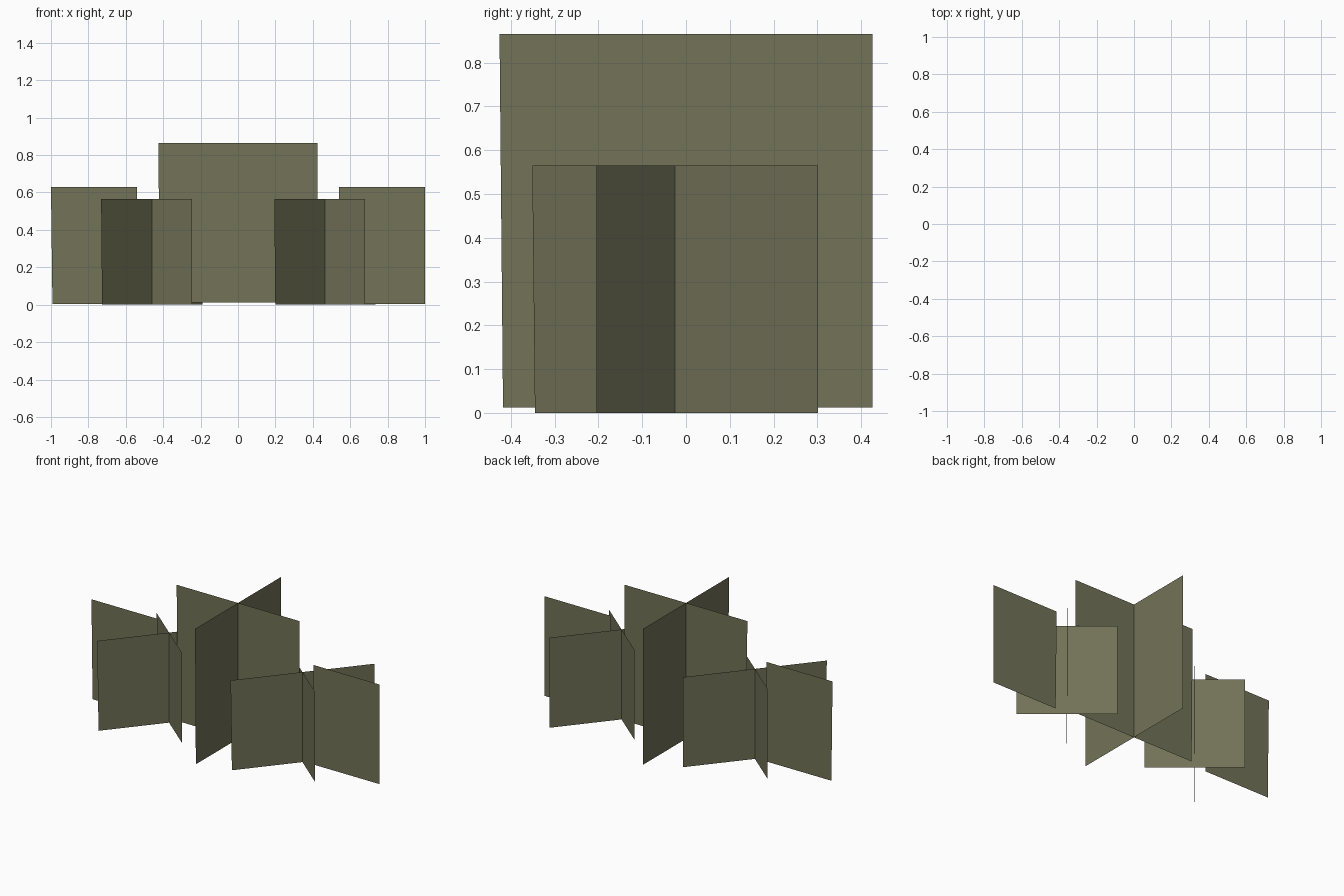
import bpy, math

if "Cube" in bpy.data.objects:
    bpy.data.objects.remove(bpy.data.objects["Cube"])

olive = bpy.data.materials.new("olive_green")
olive.diffuse_color = (0.171, 0.171, 0.098, 1)
olive.use_nodes = True
olive.node_tree.nodes["Principled BSDF"].inputs["Base Color"].default_value = olive.diffuse_color


def card(name, cx, cy, half, angle, z0, z1, taper=0.008):
    """Upright foliage card centred on (cx, cy), turned about z."""
    c, s = math.cos(math.radians(angle)), math.sin(math.radians(angle))
    profile = [(-half + taper, z0), (half, z0), (half, z1), (-half, z1)]
    mesh = bpy.data.meshes.new(name)
    mesh.from_pydata([(cx + u * c, cy + u * s, z) for u, z in profile], [], [(0, 1, 2, 3)])
    mesh.materials.append(olive)
    obj = bpy.data.objects.new(name, mesh)
    bpy.context.collection.objects.link(obj)
    return obj


# Tall central cross
card("centre_card_wide", 0, 0, 0.426, 0, 0.012, 0.865)
card("centre_card_deep", 0, 0, 0.426, 90, 0.012, 0.865)

# Turned side crosses and the single outer cards
for side, cx, ox in (("left", -0.461, -0.77), ("right", 0.465, 0.77)):
    card(side + "_card_long", cx, -0.025, 0.424, 50.3, 0.0, 0.565)
    card(side + "_card_short", cx, -0.025, 0.28, 140, 0.0, 0.565, 0.0)
    card(side + "_outer_card", ox, -0.025, 0.23, 0, 0.005, 0.63)
